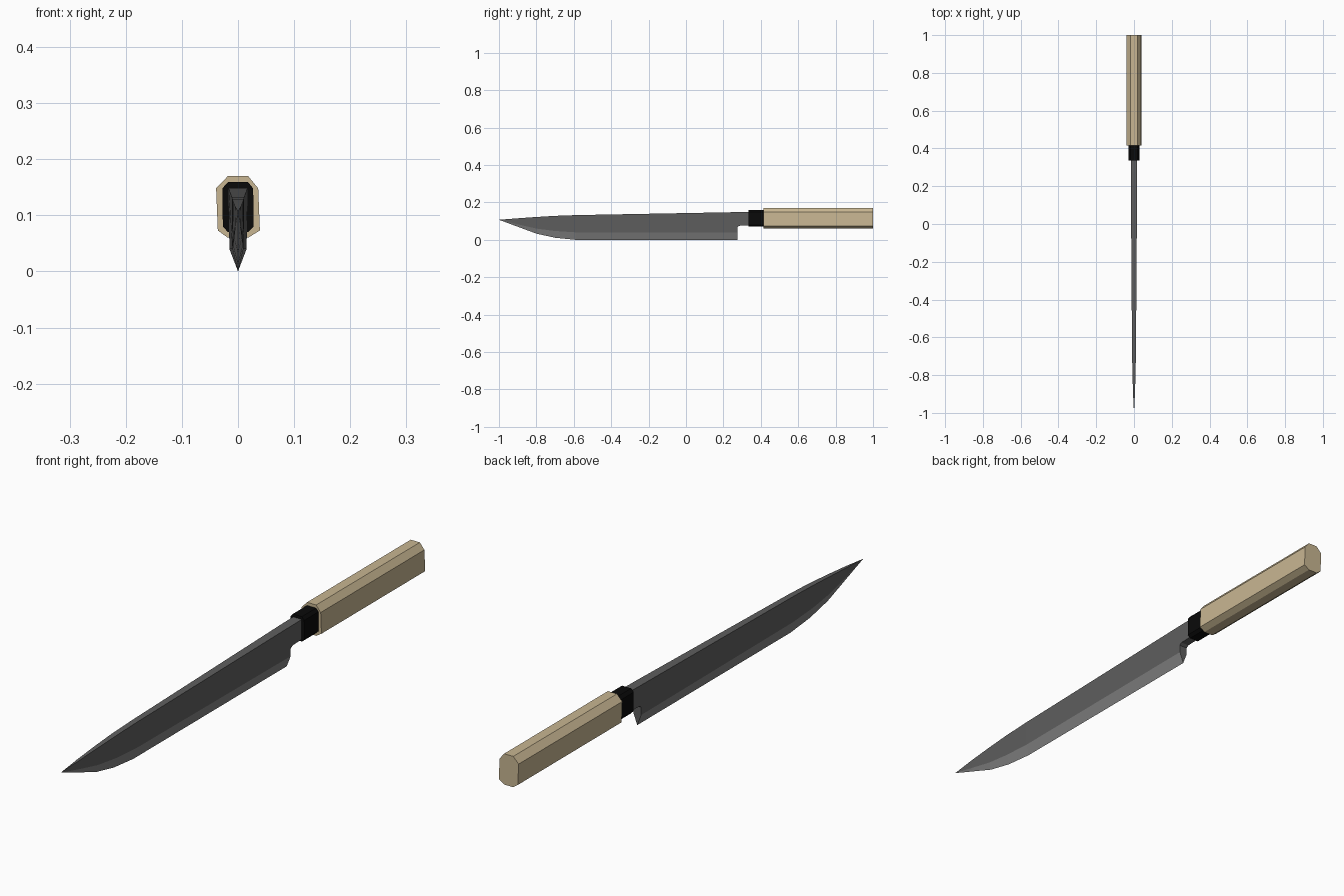
import bpy, bmesh

cube = bpy.data.objects.get("Cube")
if cube:
    bpy.data.objects.remove(cube, do_unlink=True)


def make_material(name, r, g, b):
    mat = bpy.data.materials.new(name)
    mat.use_nodes = True
    mat.diffuse_color = (r, g, b, 1)
    mat.node_tree.nodes["Principled BSDF"].inputs["Base Color"].default_value = (r, g, b, 1)
    return mat


steel = make_material("dark steel", 0.112, 0.112, 0.112)
bevel_steel = make_material("ground steel", 0.225, 0.225, 0.225)
black = make_material("black horn", 0.003, 0.003, 0.003)
wood = make_material("pale wood", 0.578, 0.468, 0.287)


def loft(name, rings, materials, accent_columns=()):
    """Skin a series of equal rings, capping both ends."""
    bm = bmesh.new()
    loops = [[bm.verts.new(p) for p in ring] for ring in rings]
    count = len(rings[0])
    for a, b in zip(loops, loops[1:]):
        for i in range(count):
            j = (i + 1) % count
            face = bm.faces.new((a[i], a[j], b[j], b[i]))
            face.material_index = int(i in accent_columns)
    bm.faces.new(loops[0])
    bm.faces.new(loops[-1])
    bmesh.ops.remove_doubles(bm, verts=bm.verts, dist=0.0001)
    bmesh.ops.recalc_face_normals(bm, faces=bm.faces)
    mesh = bpy.data.meshes.new(name)
    bm.to_mesh(mesh)
    bm.free()
    for mat in materials:
        mesh.materials.append(mat)
    obj = bpy.data.objects.new(name, mesh)
    bpy.context.collection.objects.link(obj)
    return obj


# Blade stations: y, spine half width, spine z, bevel z, edge z
stations = [
    (-1.0, 0, 0.107, 0.107, 0.107),
    (-0.9, 0.005, 0.115, 0.083, 0.070),
    (-0.8, 0.008, 0.122, 0.060, 0.033),
    (-0.7, 0.010, 0.128, 0.047, 0.011),
    (-0.59, 0.011, 0.132, 0.040, 0),
    (0.275, 0.017, 0.148, 0.040, 0),
]
blade_rings = []
for y, w, top, mid, low in stations:
    v = w * 0.9
    blade_rings.append([(-w, y, top), (w, y, top), (v, y, mid), (0, y, low), (-v, y, mid)])
loft("blade", blade_rings, [steel, bevel_steel], accent_columns=(2, 3))

# Neck joining the blade to the collar, with a small curve behind the heel
neck_rings = []
for y, top, low in [(0.275, 0.148, 0.068), (0.285, 0.148, 0.075), (0.345, 0.149, 0.077)]:
    neck_rings.append([(-0.017, y, top), (0.017, y, top), (0.016, y, low), (-0.016, y, low)])
loft("neck", neck_rings, [steel])


def octagon_bar(name, y0, y1, half, flat, z, skew, mat):
    """Bar with an eight-sided section; z lists the four corner heights, top first."""
    top, upper, lower, bottom = z
    section = [(-flat, top), (flat, top), (half - skew, upper), (half, lower),
               (flat, bottom), (-flat, bottom), (skew - half, lower), (-half, upper)]
    return loft(name, [[(x, y, h) for x, h in section] for y in (y0, y1)], [mat])


octagon_bar("collar", 0.335, 0.42, 0.028, 0.018, (0.159, 0.148, 0.080, 0.070), 0.001, black)
octagon_bar("handle", 0.415, 1.0, 0.039, 0.018, (0.170, 0.148, 0.073, 0.060), 0.003, wood)
